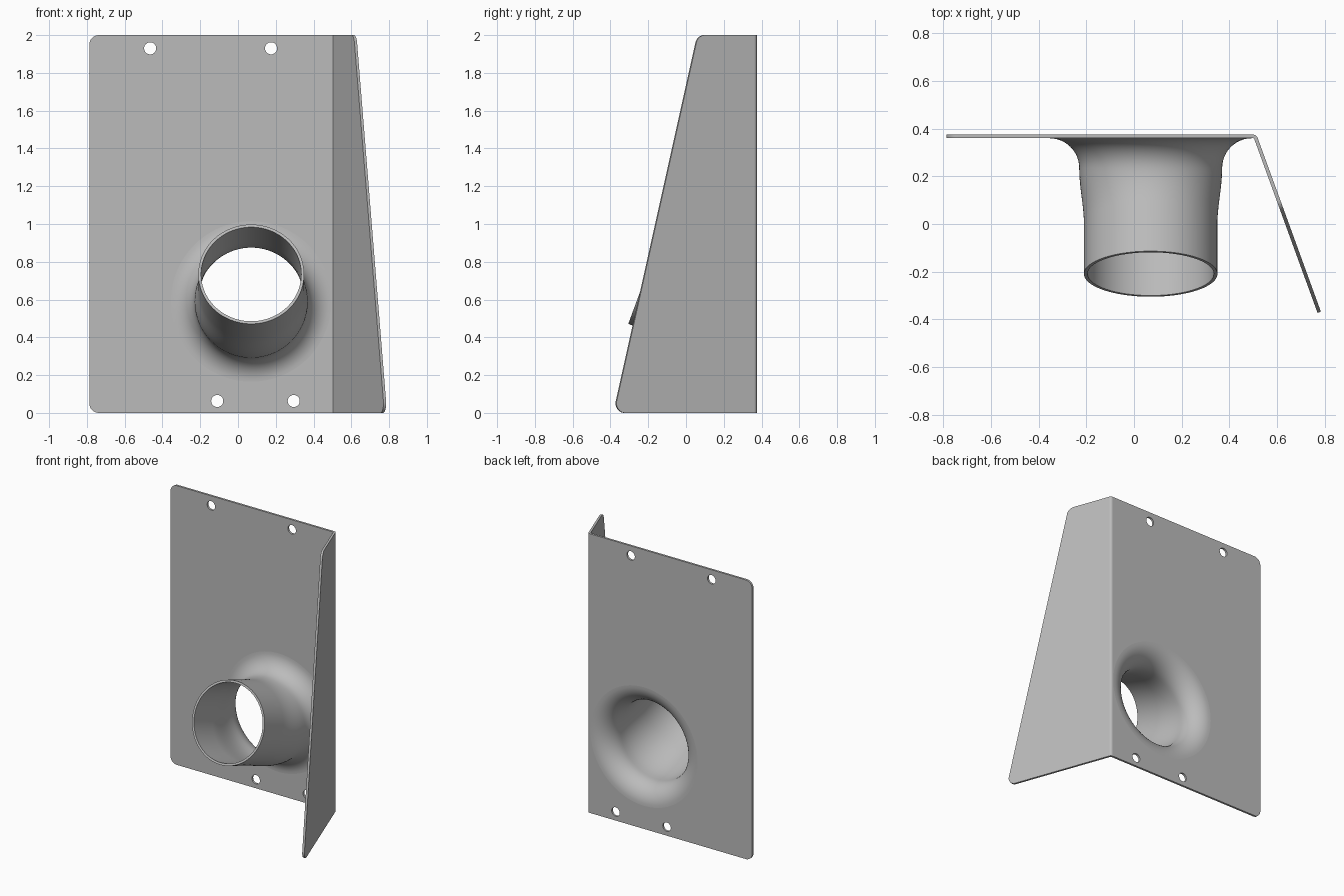
import bpy, bmesh, math
from mathutils import Vector

if "Cube" in bpy.data.objects:
    bpy.data.objects.remove(bpy.data.objects["Cube"])

grey = bpy.data.materials.new("sheet_metal_grey")
grey.use_nodes = True
grey.diffuse_color = (0.5, 0.5, 0.5, 1)
grey.node_tree.nodes["Principled BSDF"].inputs["Base Color"].default_value = (0.5, 0.5, 0.5, 1)

THICK = 0.015
FRONT, BACK = 0.36, 0.375
HEIGHT = 2.0
BEND_X, BEND_Y, BEND_R = 0.5, 0.355, 0.005
BEND = math.radians(70)
SIDES = 96
PORT_X, PORT_Z = 0.07, 0.59


def finish(name, bm):
    bmesh.ops.recalc_face_normals(bm, faces=bm.faces)
    mesh = bpy.data.meshes.new(name)
    bm.to_mesh(mesh)
    bm.free()
    mesh.materials.append(grey)
    obj = bpy.data.objects.new(name, mesh)
    bpy.context.collection.objects.link(obj)
    bpy.ops.object.select_all(action="DESELECT")
    obj.select_set(True)
    bpy.context.view_layer.objects.active = obj
    bpy.ops.object.shade_smooth_by_angle(angle=math.radians(30))
    return obj


def circle(cx, cy, r, n=32):
    return [(cx + r * math.cos(math.tau * i / n), cy + r * math.sin(math.tau * i / n)) for i in range(n)]


def rounded(corners, steps=8):
    """Outline from (x, y, radius) corners, each filleted with an arc."""
    pts = []
    for i, (x, y, r) in enumerate(corners):
        p = Vector((x, y))
        if r == 0:
            pts.append((x, y))
            continue
        a = (Vector(corners[i - 1][:2]) - p).normalized()
        b = (Vector(corners[(i + 1) % len(corners)][:2]) - p).normalized()
        half = a.angle(b) / 2
        centre = p + (a + b).normalized() * r / math.sin(half)
        start = p + a * r / math.tan(half) - centre
        end = p + b * r / math.tan(half) - centre
        for k in range(steps + 1):
            d = start.lerp(end, k / steps).normalized() * r
            pts.append(tuple(centre + d))
    return pts


def slab(name, loops, place, push):
    """Flat sheet with holes: the first loop is the outline."""
    bm = bmesh.new()
    for loop in loops:
        vs = [bm.verts.new(place(u, v)) for u, v in loop]
        for i, v in enumerate(vs):
            bm.edges.new((vs[i - 1], v))
    bmesh.ops.triangle_fill(bm, edges=bm.edges[:], use_beauty=True)
    res = bmesh.ops.extrude_face_region(bm, geom=bm.faces[:], use_keep_orig=True)
    moved = [g for g in res["geom"] if isinstance(g, bmesh.types.BMVert)]
    bmesh.ops.translate(bm, verts=moved, vec=push)
    return finish(name, bm)


# Back plate with four bolt holes and the port opening
FILLET_R = 0.425
bolts = [(-0.465, 1.93), (0.175, 1.93), (-0.11, 0.063), (0.295, 0.063)]
plate = rounded([(-0.787, 0, 0.05), (BEND_X, 0, 0), (BEND_X, HEIGHT, 0), (-0.787, HEIGHT, 0.05)])
slab("back_plate",
     [plate] + [circle(x, z, 0.032) for x, z in bolts] + [circle(PORT_X, PORT_Z, FILLET_R, SIDES)],
     lambda x, z: (x, FRONT, z), (0, THICK, 0))

# Bend between the plate and the wing
arc = [BEND * i / 8 for i in range(9)]
section = [(BEND_X + r * math.sin(a), BEND_Y + r * math.cos(a))
           for r, angles in ((BEND_R + THICK, arc), (BEND_R, arc[::-1])) for a in angles]
slab("bend", [section], lambda x, y: (x, y, 0), (0, 0, HEIGHT))

# Tapered side wing
normal = Vector((math.sin(BEND), math.cos(BEND), 0))
along = Vector((math.cos(BEND), -math.sin(BEND), 0))
root = Vector((BEND_X, BEND_Y, 0)) + normal * BEND_R
wing = rounded([(0, 0, 0), (0.79, 0, 0.05), (0.317, HEIGHT, 0.05), (0, HEIGHT, 0)])
slab("side_wing", [wing], lambda u, z: root + along * u + Vector((0, 0, z)), normal * THICK)

# Flared collar: fillet, lofted neck and upward-tilted tube
TILT = math.radians(20)
AXIS = Vector((0, -math.cos(TILT), math.sin(TILT)))
UP = Vector((0, math.sin(TILT), math.cos(TILT)))
NECK_Y = 0.235
TUBE = Vector((PORT_X, 0, 0.658))
LENGTH = 0.223


def strand(angle, inset):
    """Points along the collar wall at one angle, from plate to lip."""
    c, s = math.cos(angle), math.sin(angle)
    rho = FRONT - NECK_Y + inset
    pts = []
    for i in range(13):
        a = math.pi / 2 * i / 12
        r = FILLET_R - rho * math.sin(a)
        pts.append(Vector((PORT_X + r * c, NECK_Y + rho * math.cos(a), PORT_Z + r * s)))
    p = pts[-1]
    q = TUBE + (Vector((c, 0, 0)) + UP * s) * (0.28 - inset)
    chord = (q - p).length
    for i in range(1, 11):
        t = i / 10
        pts.append(p * (2 * t**3 - 3 * t**2 + 1) + q * (3 * t**2 - 2 * t**3)
                   + Vector((0, -chord, 0)) * (t**3 - 2 * t**2 + t) + AXIS * chord * (t**3 - t**2))
    pts.append(q + AXIS * LENGTH)
    return pts


bm = bmesh.new()
strands = []
for i in range(SIDES):
    angle = math.tau * i / SIDES
    wall = strand(angle, 0) + strand(angle, THICK)[::-1]
    strands.append([bm.verts.new(p) for p in wall])
for i, b in enumerate(strands):
    a = strands[i - 1]
    for j in range(len(b) - 1):
        bm.faces.new((a[j], b[j], b[j + 1], a[j + 1]))
finish("flared_collar", bm)
